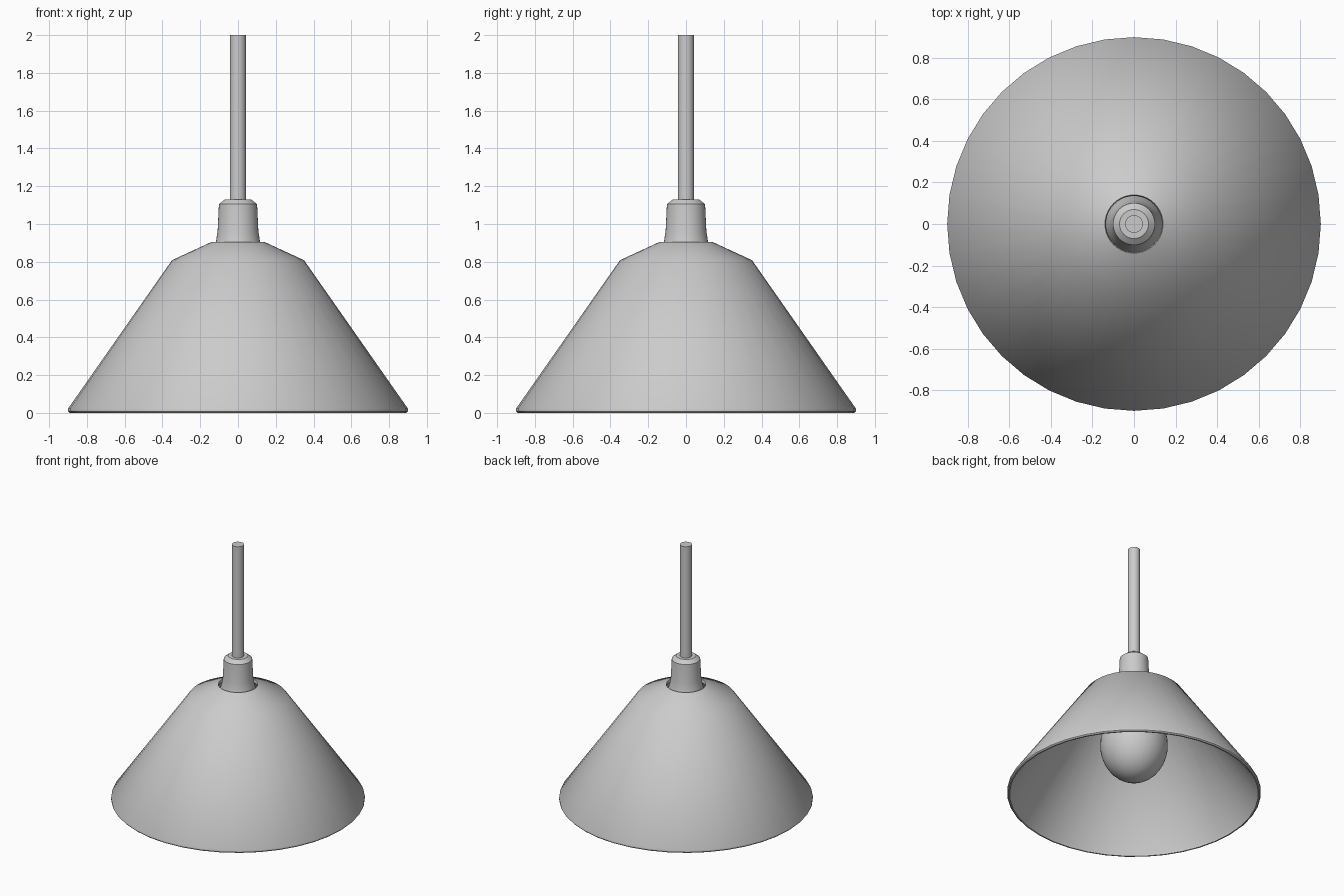
import bpy, bmesh
from math import sin, cos, pi

if "Cube" in bpy.data.objects:
    bpy.data.objects.remove(bpy.data.objects["Cube"])


def lathe(name, profile, sides=40, closed=False):
    """Revolve (radius, z) points around the z axis."""
    bm = bmesh.new()
    rings = []
    for r, z in profile:
        if r == 0:
            rings.append([bm.verts.new((0, 0, z))] * sides)
        else:
            rings.append([bm.verts.new((r * cos(2 * pi * i / sides),
                                        r * sin(2 * pi * i / sides), z))
                          for i in range(sides)])
    pairs = list(zip(rings, rings[1:]))
    if closed:
        pairs.append((rings[-1], rings[0]))
    for a, b in pairs:
        for i in range(sides):
            j = (i + 1) % sides
            bm.faces.new(list(dict.fromkeys([a[i], a[j], b[j], b[i]])))
    bmesh.ops.recalc_face_normals(bm, faces=bm.faces)
    mesh = bpy.data.meshes.new(name)
    bm.to_mesh(mesh)
    bm.free()
    obj = bpy.data.objects.new(name, mesh)
    bpy.context.collection.objects.link(obj)
    bpy.ops.object.select_all(action='DESELECT')
    obj.select_set(True)
    bpy.context.view_layer.objects.active = obj
    bpy.ops.object.shade_smooth_by_angle(angle=pi / 5)
    return obj


# Thin conical shade with an open hole at the top
lathe("shade", [(0.892, 0), (0.9, 0.008), (0.9, 0.022), (0.35, 0.808),
                (0.14, 0.905), (0.135, 0.887), (0.338, 0.792),
                (0.88, 0.015), (0.882, 0)], closed=True)

# Socket flaring down through the hole
lathe("socket", [(0, 0.70), (0.14, 0.70), (0.14, 0.80), (0.132, 0.85),
                 (0.117, 0.905), (0.108, 0.96), (0.101, 1.105),
                 (0.07, 1.13), (0, 1.13)])

# Hanging rod
lathe("rod", [(0, 1.10), (0.043, 1.10), (0.043, 2), (0, 2)], sides=24)

# Bulb: rounded bottom tapering up into a neck
bulb = [(0.24 * sin(pi * k / 20), 0.40 - 0.28 * cos(pi * k / 20)) for k in range(1, 13)]
lathe("bulb", [(0, 0.12)] + bulb + [(0.19, 0.56), (0.145, 0.65), (0.12, 0.74), (0, 0.74)])
